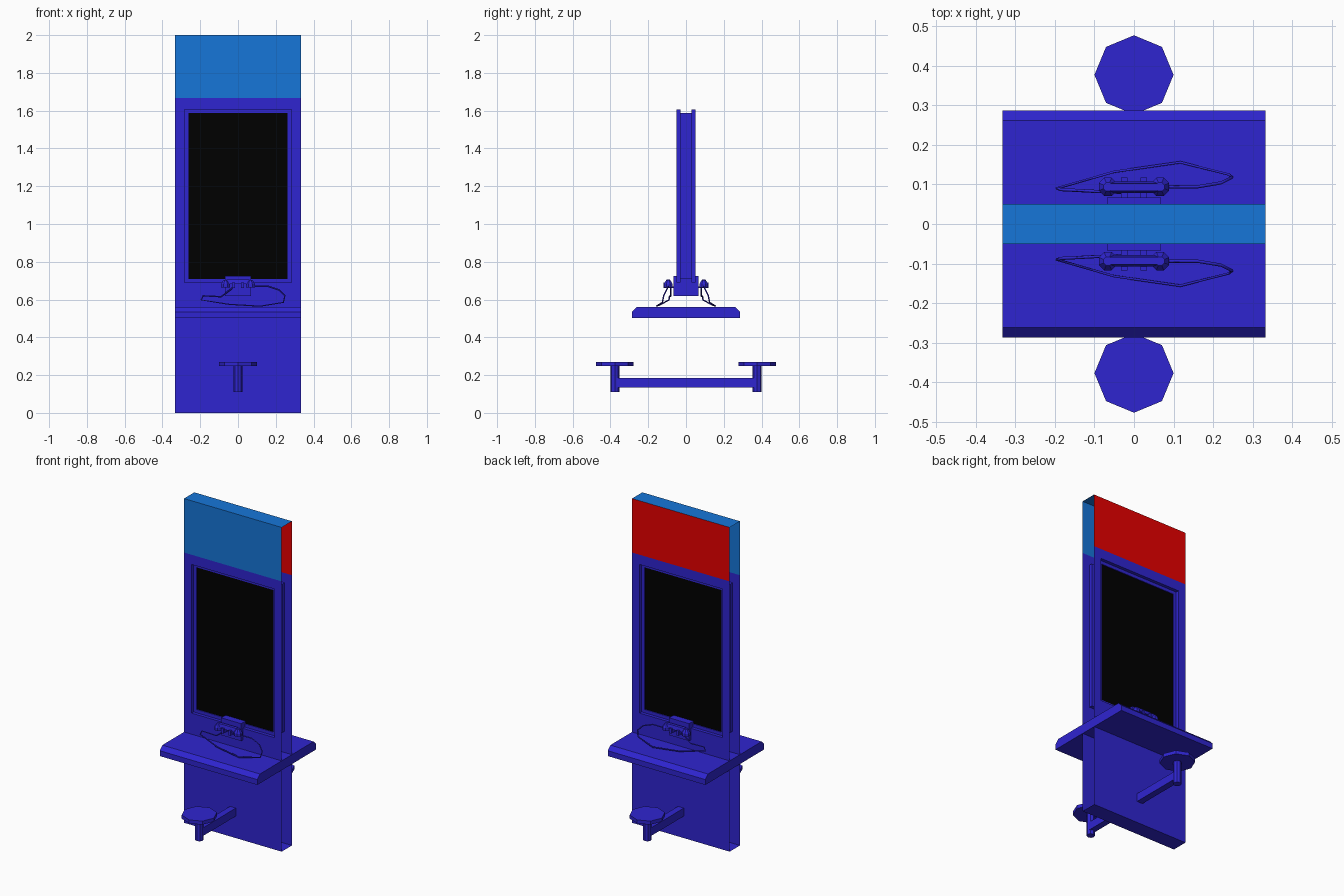
import bpy, bmesh, math
from mathutils import Matrix, Vector

cube = bpy.data.objects.get("Cube")
if cube:
    bpy.data.objects.remove(cube, do_unlink=True)


def material(name, rgb):
    m = bpy.data.materials.new(name)
    m.use_nodes = True
    m.diffuse_color = (*rgb, 1)
    m.node_tree.nodes["Principled BSDF"].inputs["Base Color"].default_value = (*rgb, 1)
    return m


PURPLE = material("purple_blue", (0.028, 0.018, 0.63))
BLUE = material("sign_blue", (0.008, 0.18, 0.69))
RED = material("sign_red", (0.82, 0, 0))
BLACK = material("screen_black", (0, 0, 0))


def finish(name, data, mat, mirror=False):
    ob = bpy.data.objects.new(name, data)
    bpy.context.collection.objects.link(ob)
    data.materials.append(mat)
    if mirror:
        mod = ob.modifiers.new("both_sides", "MIRROR")
        mod.use_axis = (False, True, False)
        mod.use_mirror_merge = False
    return ob


def from_bmesh(name, bm, mat, mirror=False):
    me = bpy.data.meshes.new(name)
    bm.to_mesh(me)
    bm.free()
    return finish(name, me, mat, mirror)


def sheet(name, corners, mat, mirror=False):
    bm = bmesh.new()
    bm.faces.new([bm.verts.new(c) for c in corners])
    return from_bmesh(name, bm, mat, mirror)


def box(name, lo, hi, mat, mirror=False):
    lo, hi = Vector(lo), Vector(hi)
    bm = bmesh.new()
    bmesh.ops.create_cube(bm, size=1, matrix=Matrix.Translation((lo + hi) / 2)
                          @ Matrix.Diagonal((*(hi - lo), 1)))
    return from_bmesh(name, bm, mat, mirror)


def cone(bm, center, r1, r2, depth, sides, rot=Matrix()):
    bmesh.ops.create_cone(bm, cap_ends=True, segments=sides, radius1=r1, radius2=r2,
                          depth=depth, matrix=Matrix.Translation(center) @ rot)


def extrude_x(name, profile, half, mat, mirror=False):
    """Solid from a y-z profile, running from -half to half in x."""
    bm = bmesh.new()
    face = bm.faces.new([bm.verts.new((-half, y, z)) for y, z in profile])
    out = bmesh.ops.extrude_face_region(bm, geom=[face])
    bmesh.ops.translate(bm, vec=(2 * half, 0, 0),
                        verts=[v for v in out["geom"] if isinstance(v, bmesh.types.BMVert)])
    bmesh.ops.recalc_face_normals(bm, faces=bm.faces)
    return from_bmesh(name, bm, mat, mirror)


W, D, SPLIT, TOP = 0.333, 0.05, 1.667, 2.0


def rect(half, z0, z1, y):
    return [(-half, y, z0), (half, y, z0), (half, y, z1), (-half, y, z1)]


# Board: open-sided panels with a stepped screen recess
bm = bmesh.new()
rings = [[bm.verts.new(c) for c in rect(*r)] for r in (
    (W, 0, SPLIT, -D), (0.283, 0.69, 1.607, -D), (0.283, 0.69, 1.607, -0.03),
    (0.262, 0.71, 1.587, -0.03), (0.262, 0.71, 1.587, 0))]
for a, b in zip(rings, rings[1:]):
    for i in range(4):
        j = (i + 1) % 4
        bm.faces.new((a[i], a[j], b[j], b[i]))
from_bmesh("board_panels", bm, PURPLE, True)
sheet("board_bottom", [(-W, D, 0), (W, D, 0), (W, -D, 0), (-W, -D, 0)], PURPLE)
sheet("screen", rect(0.262, 0.71, 1.587, -0.025), BLACK, True)

# Sign: blue front and top, red back
sheet("sign_front", rect(W, SPLIT, TOP, -D), BLUE)
sheet("sign_back", rect(W, SPLIT, TOP, D)[::-1], RED)
sheet("sign_top", [(-W, -D, TOP), (W, -D, TOP), (W, D, TOP), (-W, D, TOP)], BLUE)

# Shelf with chamfered long edges
extrude_x("shelf", [(-0.287, 0.502), (0.287, 0.502), (0.287, 0.535), (0.262, 0.56),
                    (-0.262, 0.56), (-0.287, 0.535)], W, PURPLE)

# Stools on a shared beam
box("stool_beam", (-0.02, -0.37, 0.135), (0.02, 0.37, 0.185), PURPLE)
for name, r, z0, z1 in (("stool_post", 0.024, 0.11, 0.25), ("stool_seat", 0.1, 0.248, 0.27)):
    bm = bmesh.new()
    cone(bm, (0, -0.377, (z0 + z1) / 2), r, r, z1 - z0, 8)
    from_bmesh(name, bm, PURPLE, True)

# Phone body, handset and cradle hooks
box("phone_body", (-0.068, -0.067, 0.618), (0.068, 0.067, 0.725), PURPLE)
extrude_x("handset_grip", [(-0.108, 0.682), (-0.078, 0.682), (-0.084, 0.706),
                           (-0.102, 0.706)], 0.06, PURPLE, True)
bm = bmesh.new()
for x in (-0.066, 0.066):
    cone(bm, (x, -0.094, 0.674), 0.025, 0.025, 0.018, 8, Matrix.Rotation(math.pi / 8, 4, "Z"))
    cone(bm, (x, -0.094, 0.693), 0.025, 0.012, 0.02, 8, Matrix.Rotation(math.pi / 8, 4, "Z"))
from_bmesh("handset_cups", bm, PURPLE, True)
for side, x in (("right", -0.025), ("left", 0.025)):
    box(side + "_hook_arm", (x - 0.008, -0.118, 0.66), (x + 0.008, -0.06, 0.67), PURPLE, True)
    box(side + "_hook_tip", (x - 0.008, -0.118, 0.66), (x + 0.008, -0.108, 0.69), PURPLE, True)

# Handset cord, drooping onto the shelf
path = [(0.07, -0.094, 0.67), (0.16, -0.094, 0.67), (0.22, -0.104, 0.65), (0.248, -0.118, 0.62),
        (0.24, -0.125, 0.585), (0.117, -0.156, 0.565), (-0.05, -0.132, 0.575),
        (-0.195, -0.09, 0.598), (-0.185, -0.087, 0.62), (-0.09, -0.082, 0.615), (-0.03, -0.08, 0.66)]
cu = bpy.data.curves.new("cord", "CURVE")
cu.dimensions = "3D"
cu.bevel_depth = 0.004
cu.bevel_resolution = 0
cu.use_fill_caps = True
sp = cu.splines.new("POLY")
sp.points.add(len(path) - 1)
for p, c in zip(sp.points, path):
    p.co = (*c, 1)
finish("handset_cord", cu, PURPLE, True)
